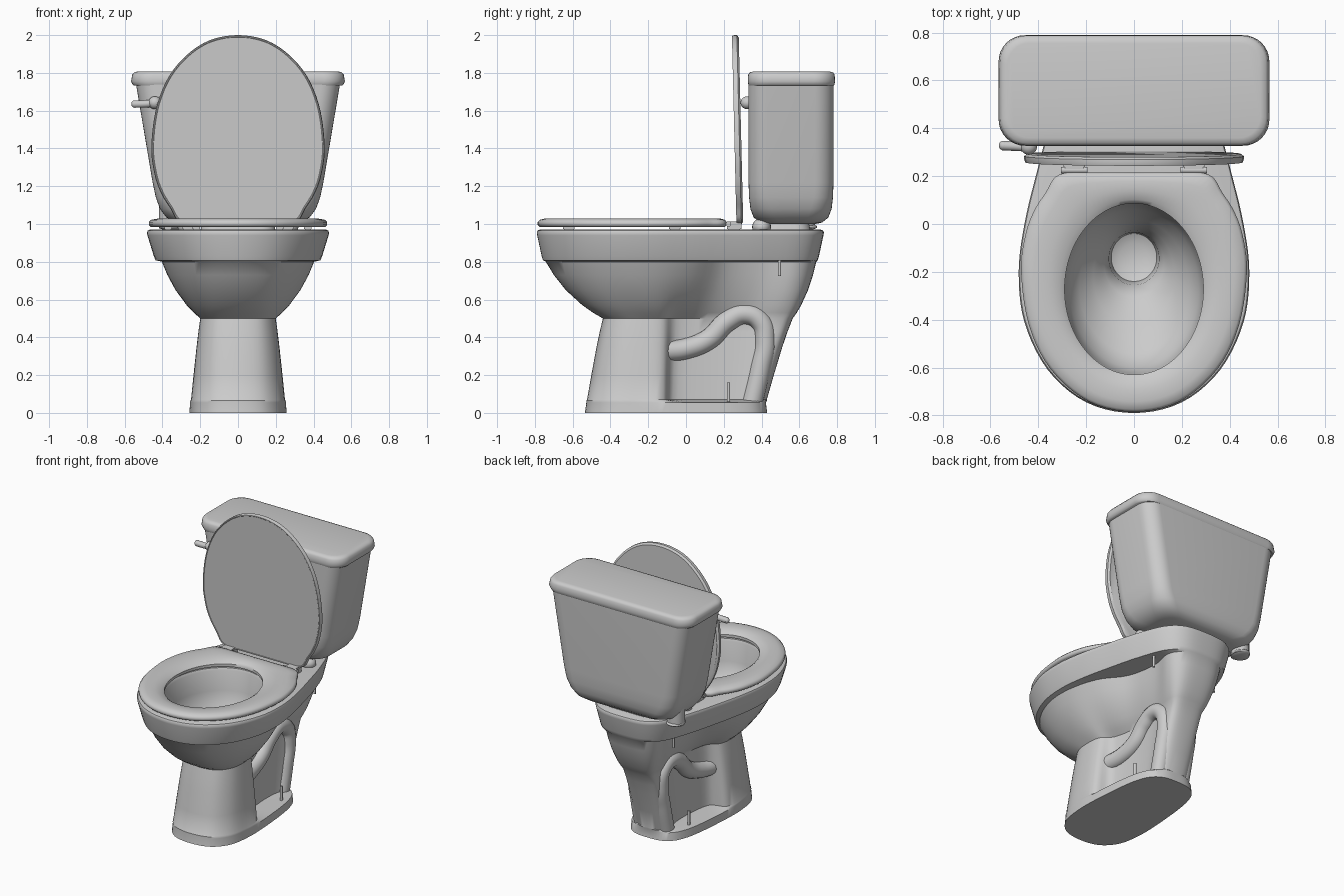
import bpy, bmesh, math
from mathutils import Matrix, Vector

if "Cube" in bpy.data.objects:
    bpy.data.objects.remove(bpy.data.objects["Cube"])


def link(name, bm, angle=35):
    bmesh.ops.recalc_face_normals(bm, faces=bm.faces)
    me = bpy.data.meshes.new(name)
    bm.to_mesh(me)
    bm.free()
    ob = bpy.data.objects.new(name, me)
    bpy.context.collection.objects.link(ob)
    bpy.ops.object.select_all(action='DESELECT')
    ob.select_set(True)
    bpy.context.view_layer.objects.active = ob
    bpy.ops.object.shade_smooth_by_angle(angle=math.radians(angle))
    return ob


def loft(name, rings, closed=False, matrix=None, angle=35):
    """Skin a list of (z, [(x, y), ...]) rings."""
    bm = bmesh.new()
    vs = [[bm.verts.new((x, y, z)) for x, y in pts] for z, pts in rings]
    n = len(vs[0])
    pairs = list(zip(vs, vs[1:])) + ([(vs[-1], vs[0])] if closed else [])
    for a, b in pairs:
        for i in range(n):
            j = (i + 1) % n
            bm.faces.new((a[i], a[j], b[j], b[i]))
    if not closed:
        bm.faces.new(vs[0][::-1])
        bm.faces.new(vs[-1])
    if matrix:
        bm.transform(matrix)
    return link(name, bm, angle)


def smooth_ring(half, k=5):
    """Mirror a half outline and run a closed Catmull-Rom spline through it."""
    p = [Vector(q) for q in half] + [Vector((-x, y)) for x, y in half[-2:0:-1]]
    n, out = len(p), []
    for i in range(n):
        a, b, c, d = (p[(i + o) % n] for o in (-1, 0, 1, 2))
        for s in range(k):
            t = s / k
            v = 0.5 * (2 * b + (c - a) * t + (2 * a - 5 * b + 4 * c - d) * t ** 2
                       + (3 * b - a - 3 * c + d) * t ** 3)
            out.append((v.x, v.y))
    return out


def oval(rx, ry, cy):
    return smooth_ring([(rx * math.sin(math.pi * i / 10), cy - ry * math.cos(math.pi * i / 10))
                        for i in range(11)])


def scaled(ring, sx, sy, cy):
    return [(x * sx, cy + (y - cy) * sy) for x, y in ring]


def mix(a, b, t):
    return [(p[0] + (q[0] - p[0]) * t, p[1] + (q[1] - p[1]) * t) for p, q in zip(a, b)]


def rounded_rect(hx, hy, r, cy, k=8):
    out = []
    for c, (sx, sy) in enumerate([(1, -1), (1, 1), (-1, 1), (-1, -1)]):
        for i in range(k + 1):
            a = math.radians(-90 + 90 * c + 90 * i / k)
            out.append((sx * (hx - r) + r * math.cos(a), cy + sy * (hy - r) + r * math.sin(a)))
    return out


def cylinder(name, loc, r, h, axis='Z'):
    bm = bmesh.new()
    bmesh.ops.create_cone(bm, cap_ends=True, segments=20, radius1=r, radius2=r, depth=h)
    rot = {'Z': Matrix(), 'X': Matrix.Rotation(math.pi / 2, 4, 'Y'),
           'Y': Matrix.Rotation(math.pi / 2, 4, 'X')}[axis]
    bm.transform(Matrix.Translation(loc) @ rot)
    return link(name, bm)


def box(name, loc, size, bevel=0.006):
    bm = bmesh.new()
    bmesh.ops.create_cube(bm, size=1)
    bm.transform(Matrix.Translation(loc) @ Matrix.Diagonal((*size, 1)))
    bmesh.ops.bevel(bm, geom=bm.edges[:], offset=bevel, segments=2, affect='EDGES')
    return link(name, bm)


def blob(name, loc, size):
    bm = bmesh.new()
    bmesh.ops.create_uvsphere(bm, u_segments=20, v_segments=12, radius=1)
    bm.transform(Matrix.Translation(loc) @ Matrix.Diagonal((*size, 1)))
    return link(name, bm, 60)


def tube(name, pts, r):
    cu = bpy.data.curves.new(name, 'CURVE')
    cu.dimensions = '3D'
    cu.bevel_depth, cu.bevel_resolution, cu.use_fill_caps = r, 5, True
    sp = cu.splines.new('BEZIER')
    sp.bezier_points.add(len(pts) - 1)
    for bp, p in zip(sp.bezier_points, pts):
        bp.co = p
        bp.handle_left_type = bp.handle_right_type = 'AUTO'
    ob = bpy.data.objects.new(name, cu)
    bpy.context.collection.objects.link(ob)
    return ob


# Half outlines of the bowl body, front to back
foot = smooth_ring([(0, -.535), (.14, -.505), (.228, -.4), (.255, -.24), (.254, -.1), (.245, .03),
                    (.232, .16), (.21, .28), (.17, .37), (.1, .42), (0, .43)])
lower = smooth_ring([(0, -.524), (.138, -.495), (.223, -.394), (.248, -.24), (.232, -.12), (.13, -.07),
                     (.10, .1), (.10, .25), (.12, .35), (.09, .41), (0, .428)])
waist = smooth_ring([(0, -.44), (.12, -.415), (.185, -.33), (.2, -.22), (.185, -.12), (.12, -.05),
                     (.09, .1), (.09, .3), (.12, .48), (.1, .55), (0, .565)])
under = smooth_ring([(0, -.742), (.175, -.698), (.31, -.56), (.39, -.37), (.398, -.17), (.34, .04),
                     (.22, .21), (.18, .42), (.205, .58), (.14, .67), (0, .69)])
rim = smooth_ring([(0, -.79), (.2, -.745), (.36, -.61), (.458, -.41), (.482, -.2), (.458, 0),
                   (.408, .21), (.35, .42), (.27, .62), (.165, .71), (0, .73)])

# Pedestal, bowl, rim and inner basin in one skin
loft("bowl", [
    (0, foot), (.055, scaled(foot, .988, .985, -.05)), (.066, mix(foot, lower, .65)),
    (.07, lower), (.2, mix(lower, waist, .27)),
    (.35, mix(lower, waist, .6)), (.43, mix(lower, waist, .8)), (.5, waist),
    (.53, mix(waist, under, .17)), (.57, mix(waist, under, .36)), (.65, mix(waist, under, .65)),
    (.73, mix(waist, under, .86)), (.8, under), (.808, scaled(rim, .905, .957, -.03)),
    (.83, scaled(rim, .925, .966, -.03)), (.94, scaled(rim, .995, .997, -.03)), (.955, rim),
    (.966, scaled(rim, .99, .993, -.03)), (.97, scaled(rim, .97, .98, -.03)),
    (.97, oval(.31, .372, -.272)), (.955, oval(.3, .365, -.272)), (.82, oval(.288, .352, -.272)),
    (.74, oval(.27, .328, -.27)), (.68, oval(.228, .28, -.26)), (.63, oval(.17, .21, -.215)),
    (.58, oval(.125, .14, -.165)), (.52, oval(.105, .11, -.145)), (.42, oval(.095, .1, -.14)),
    (.40, oval(.06, .06, -.14))], angle=40)

# Seat ring
outline = smooth_ring([(0, -.785), (.19, -.742), (.35, -.605), (.44, -.42), (.472, -.2), (.455, -.05),
                       (.42, .05), (.37, .13), (.31, .208), (.15, .215), (0, .215)])
hole = oval(.29, .358, -.272)
loft("seat", [(.985, hole), (.985, scaled(outline, .98, .98, -.27)), (.995, outline),
              (1.01, outline), (1.022, scaled(outline, .975, .98, -.27)),
              (1.03, mix(outline, hole, .28)), (1.028, mix(outline, hole, .6)),
              (1.018, mix(outline, hole, .88)), (1.004, hole)], closed=True, angle=50)

# Raised seat cover, the same outline tipped upright
upright = Matrix(((1, 0, 0, 0), (0, .024, 1, .28), (0, -1, 0, 1.215), (0, 0, 0, 1)))
cover = scaled(outline, .972, 1, -.27)
loft("seat_cover", [(-.016, scaled(cover, .975, .978, -.27)), (-.018, scaled(cover, .98, .982, -.27)),
                    (-.018, scaled(cover, .99, .992, -.27)), (-.006, cover), (.008, cover),
                    (.018, scaled(cover, .97, .975, -.27))], matrix=upright)

# Tank and tank lid
ty = .556
loft("tank", [(1.0, rounded_rect(.29, .13, .1, ty)), (1.008, rounded_rect(.33, .165, .11, ty)),
              (1.035, rounded_rect(.38, .198, .11, ty)), (1.08, rounded_rect(.413, .215, .11, ty)),
              (1.14, rounded_rect(.435, .222, .1, ty)), (1.22, rounded_rect(.452, .225, .1, ty)),
              (1.74, rounded_rect(.54, .226, .1, ty))], angle=50)
loft("tank_lid", [(1.732, rounded_rect(.55, .224, .1, .558)), (1.738, rounded_rect(.558, .228, .11, .558)),
                  (1.755, rounded_rect(.566, .231, .11, .558)), (1.79, rounded_rect(.56, .229, .11, .558)),
                  (1.803, rounded_rect(.55, .22, .105, .558)),
                  (1.808, rounded_rect(.528, .198, .09, .558))], angle=50)

# Tank support, inlet and flush lever
loft("tank_support", [(.96, rounded_rect(.2, .13, .08, .53)), (1.01, rounded_rect(.19, .12, .08, .53))])
cylinder("tank_inlet", (-.36, .625, 1.04), .058, .13)
blob("tank_inlet_nut", (-.36, .625, .985), (.06, .07, .018))
blob("lever_pivot", (-.44, .325, 1.642), (.035, .036, .034))
tube("flush_lever", [(-.43, .322, 1.642), (-.49, .325, 1.636), (-.55, .328, 1.635)], .02)
blob("lever_tip", (-.545, .328, 1.635), (.02, .02, .02))

# Mirrored fittings
for side, s in (("left", -1), ("right", 1)):
    tube("trapway_" + side, [(s * .12, -.13, .325), (s * .10, 0, .34), (s * .09, .12, .39),
                             (s * .09, .22, .485), (s * .09, .31, .525), (s * .09, .395, .485),
                             (s * .09, .42, .38), (s * .09, .395, .24), (s * .09, .35, .05)], .056)
    box("hinge_block_" + side, (s * .25, .255, .99), (.09, .075, .045))
    cylinder("hinge_pin_" + side, (s * .25, .225, 1.0), .014, .11, 'X')
    blob("tank_pad_" + side, (s * .26, .4, .985), (.06, .05, .045))
    cylinder("tank_bolt_" + side, (s * .25, .495, .77), .008, .09)
    cylinder("floor_bolt_" + side, (s * .18, .225, .11), .009, .1)
    for end, x, y in (("front", .22, -.62), ("rear", .37, -.06)):
        box("seat_bumper_%s_%s" % (end, side), (s * x, y, .978), (.04, .06, .018), .004)
